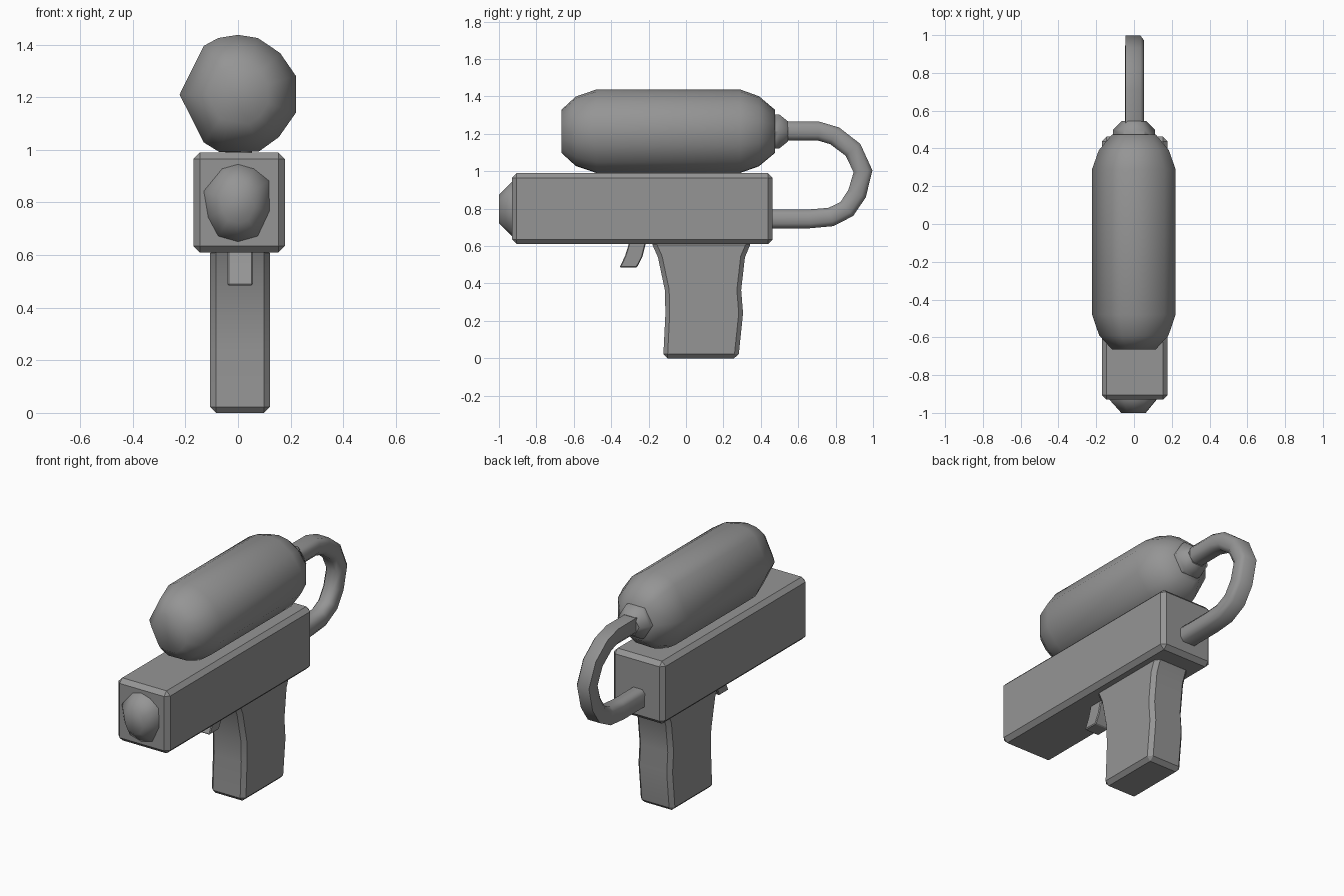
import bpy, bmesh, math
from mathutils import Vector

if "Cube" in bpy.data.objects:
    bpy.data.objects.remove(bpy.data.objects["Cube"])

# Dark grey plastic
plastic = bpy.data.materials.new("dark_grey_plastic")
plastic.diffuse_color = (0.3, 0.3, 0.3, 1)
plastic.use_nodes = True
plastic.node_tree.nodes["Principled BSDF"].inputs["Base Color"].default_value = plastic.diffuse_color


def finish(name, bm, smooth_angle=None, bevel=0):
    bmesh.ops.recalc_face_normals(bm, faces=bm.faces)
    if bevel:
        edges = [e for e in bm.edges if e.calc_face_angle(0) > math.radians(40)]
        bmesh.ops.bevel(bm, geom=edges, offset=bevel, segments=1, affect='EDGES')
    mesh = bpy.data.meshes.new(name)
    bm.to_mesh(mesh)
    bm.free()
    mesh.materials.append(plastic)
    obj = bpy.data.objects.new(name, mesh)
    bpy.context.collection.objects.link(obj)
    bpy.ops.object.select_all(action='DESELECT')
    bpy.context.view_layer.objects.active = obj
    obj.select_set(True)
    if smooth_angle:
        bpy.ops.object.shade_smooth_by_angle(angle=math.radians(smooth_angle))
    return obj


def loft(name, rings, smooth_angle=None, bevel=0):
    """Skin a list of equal-length point rings and cap both ends."""
    bm = bmesh.new()
    loops = [[bm.verts.new(p) for p in ring] for ring in rings]
    n = len(loops[0])
    for a, b in zip(loops, loops[1:]):
        for i in range(n):
            j = (i + 1) % n
            bm.faces.new((a[i], a[j], b[j], b[i]))
    bm.faces.new(loops[0])
    bm.faces.new(loops[-1])
    return finish(name, bm, smooth_angle, bevel)


def along_y(section, z, stations):
    """Scaled copies of an x/z section at (y, scale) stations."""
    return [[(x * s, y, z + h * s) for x, h in section] for y, s in stations]


def side_plate(name, profile, x0, x1, bevel):
    """Extrude a y/z profile across x, chamfering its sharp edges."""
    return loft(name, [[(x, y, z) for y, z in profile] for x in (x0, x1)], 30, bevel)


# Main body block
side_plate("body", [(-0.93, 0.61), (0.463, 0.61), (0.463, 0.99), (-0.93, 0.99)],
           -0.17, 0.178, 0.025)

# Grip with a contoured front and back
side_plate("grip", [(-0.19, 0.63), (-0.15, 0.54), (-0.113, 0.365), (-0.11, 0.24),
                    (-0.122, 0.0), (0.28, 0.0), (0.305, 0.24), (0.295, 0.365),
                    (0.315, 0.54), (0.353, 0.63)], -0.107, 0.122, 0.023)

# Trigger
side_plate("trigger", [(-0.30, 0.63), (-0.325, 0.55), (-0.355, 0.485), (-0.263, 0.485),
                       (-0.234, 0.54), (-0.211, 0.63)], -0.04, 0.057, 0.005)

# Water tank: faceted capsule
tank_section = [(-0.222, -0.003), (-0.13, 0.182), (-0.075, 0.212), (0.0, 0.224),
                (0.075, 0.212), (0.16, 0.155), (0.22, 0.068), (0.22, -0.072),
                (0.155, -0.165), (0.08, -0.219), (-0.07, -0.222), (-0.13, -0.185)]
loft("water_tank", along_y(tank_section, 1.213,
     [(-0.665, 0.52), (-0.59, 0.83), (-0.48, 1.0), (0.29, 1.0), (0.39, 0.84), (0.475, 0.52)]), 60)

# Nozzle
nozzle_section = [(0, 0.147), (0.06, 0.13), (0.117, 0.085), (0.12, -0.03), (0.075, -0.126),
                  (0, -0.147), (-0.075, -0.126), (-0.113, -0.055), (-0.13, 0.045), (-0.06, 0.13)]
loft("nozzle", along_y(nozzle_section, 0.798, [(-0.91, 1.0), (-0.93, 1.0), (-1.0, 0.52)]), 70)

# Six-sided hose connector behind the tank
connector_section = [(0.11 * math.cos(math.tau * i / 6), 0.104 * math.sin(math.tau * i / 6))
                     for i in range(6)]
loft("hose_connector", along_y(connector_section, 1.213,
     [(0.45, 1.0), (0.50, 1.0), (0.545, 0.6)]), 50)

# Hose looping from the connector into the body
path = [Vector((0, y, z)) for y, z in
        [(0.50, 1.215), (0.71, 1.215), (0.795, 1.19), (0.893, 1.115), (0.947, 1.0),
         (0.915, 0.88), (0.86, 0.798), (0.775, 0.755), (0.66, 0.745), (0.44, 0.745)]]
hose_section = [(-0.045, 0.05), (0.035, 0.05), (0.053, 0.025), (0.053, -0.025),
                (0.03, -0.051), (-0.03, -0.051), (-0.047, -0.03)]
rings = []
for i, p in enumerate(path):
    t = (path[min(i + 1, len(path) - 1)] - path[max(i - 1, 0)]).normalized()
    outward = Vector((0, -t.z, t.y))
    rings.append([p + Vector((x, 0, 0)) + outward * h for x, h in hose_section])
loft("hose", rings, 65)
